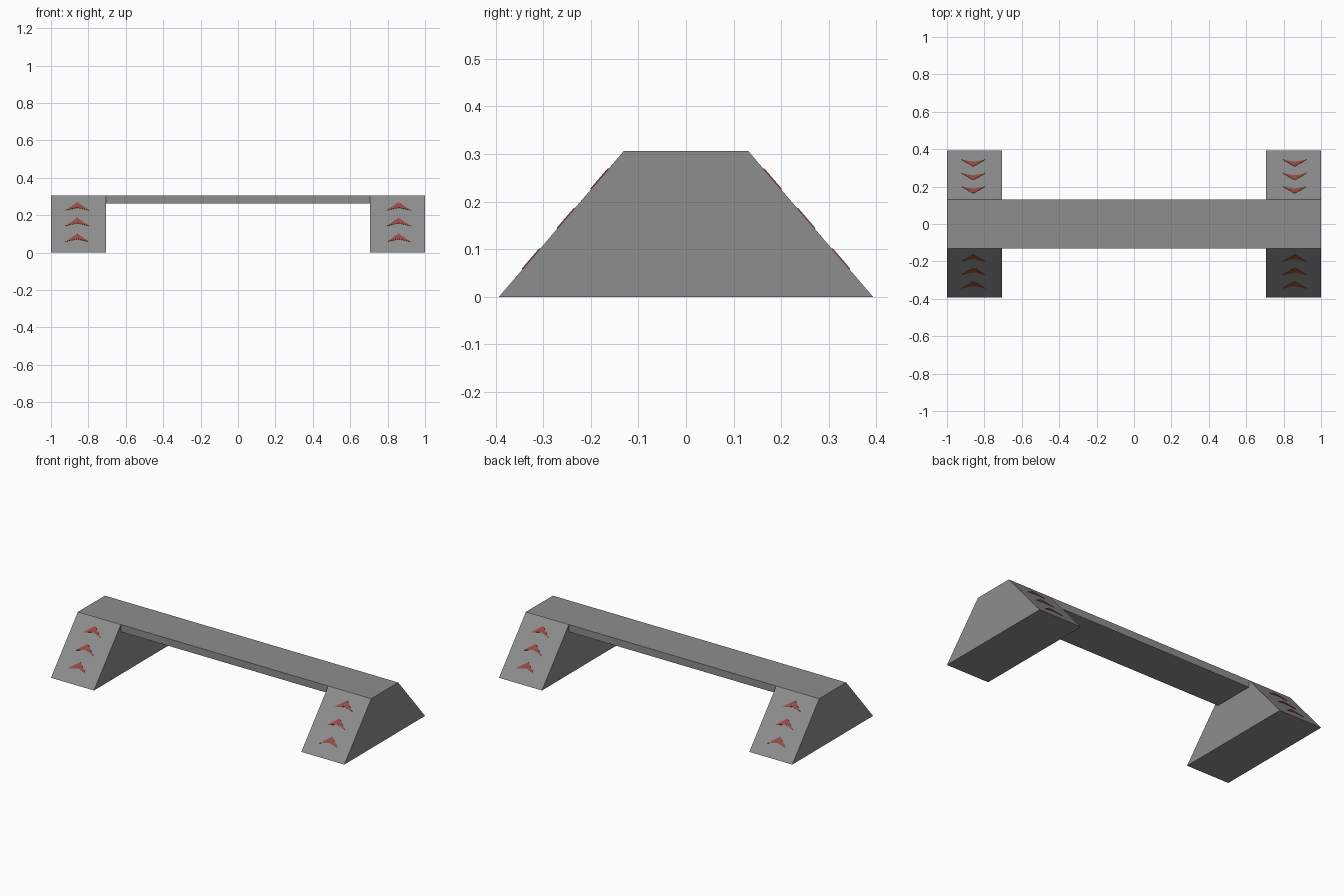
import bpy
from mathutils import Vector

if "Cube" in bpy.data.objects:
    bpy.data.objects.remove(bpy.data.objects["Cube"])

FOOT, TOP, H = 0.393, 0.131, 0.306   # half depth at the floor, at the deck, height
INNER, UNDER = 0.707, 0.262          # inner side of ramps, underside of deck


def material(name, rgb):
    mat = bpy.data.materials.new(name)
    mat.diffuse_color = (*rgb, 1)
    mat.use_nodes = True
    mat.node_tree.nodes["Principled BSDF"].inputs["Base Color"].default_value = mat.diffuse_color
    return mat


def prism(name, pts, offset, mat=None):
    """Closed solid from a planar outline swept along offset."""
    n = len(pts)
    off = Vector(offset)
    verts = [Vector(p) for p in pts] + [Vector(p) + off for p in pts]
    faces = [tuple(reversed(range(n))), tuple(range(n, 2 * n))]
    faces += [(i, (i + 1) % n, n + (i + 1) % n, n + i) for i in range(n)]
    me = bpy.data.meshes.new(name)
    me.from_pydata(verts, [], faces)
    if mat:
        me.materials.append(mat)
    ob = bpy.data.objects.new(name, me)
    bpy.context.collection.objects.link(ob)
    return ob


grey = material("dark_grey", (0.27, 0.27, 0.27))
red = material("red", (0.31, 0.07, 0.06))

# Ramps and deck: one long trapezoid with its middle cut down to a thin slab
body = prism("ramp_bridge",
             [(-1, y, z) for y, z in ((-FOOT, 0), (FOOT, 0), (TOP, H), (-TOP, H))],
             (2, 0, 0), grey)
cutter = prism("span_cutter",
               [(-INNER, y, z) for y, z in ((-0.5, -0.1), (0.5, -0.1), (0.5, 0.4),
                                            (TOP, 0.4), (TOP, UNDER), (-TOP, UNDER),
                                            (-TOP, 0.4), (-0.5, 0.4))],
               (2 * INNER, 0, 0), grey)
cutter.hide_render = True
cutter.hide_set(True)
cut = body.modifiers.new("span", 'BOOLEAN')
cut.operation = 'DIFFERENCE'
cut.solver = 'EXACT'
cut.object = cutter

# Red chevrons pointing up each slope
for side, sy in (("front", -1), ("back", 1)):
    normal = Vector((0, sy * H, FOOT - TOP)).normalized()
    for end, cx in (("left", -0.859), ("right", 0.859)):
        for i, z0 in enumerate((0.058, 0.143, 0.226)):
            pts = []
            for dx, dz in ((-0.062, 0), (0, 0.014), (0.062, 0), (0, 0.043)):
                z = z0 + dz
                y = sy * (FOOT - (FOOT - TOP) * z / H)
                pts.append(Vector((cx + dx * -sy, y, z)) - normal * 0.001)
            prism(f"{side}_{end}_chevron_{i + 1}", pts, normal * 0.003, red)
